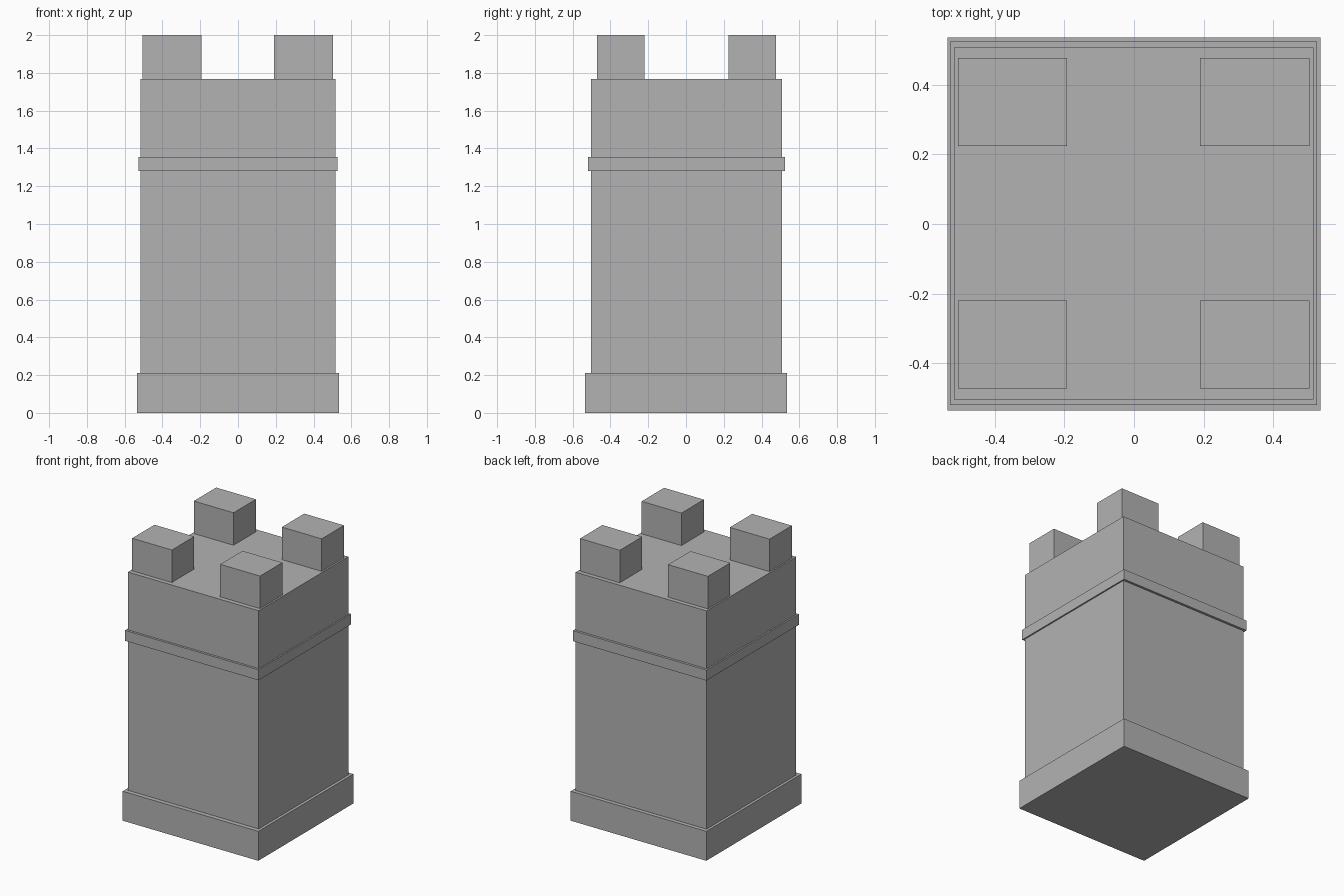
import bpy

if "Cube" in bpy.data.objects:
    bpy.data.objects.remove(bpy.data.objects["Cube"])

stone = bpy.data.materials.new("grey_stone")
stone.diffuse_color = (0.45, 0.45, 0.45, 1.0)
stone.use_nodes = True
stone.node_tree.nodes["Principled BSDF"].inputs["Base Color"].default_value = stone.diffuse_color


def block(name, x, y, z):
    """Box spanning the given (low, high) ranges."""
    spans = (x, y, z)
    bpy.ops.mesh.primitive_cube_add(size=1, location=[(a + b) / 2 for a, b in spans])
    obj = bpy.context.object
    obj.name = name
    obj.scale = [b - a for a, b in spans]
    bpy.ops.object.transform_apply(location=False, rotation=False, scale=True)
    obj.data.materials.append(stone)
    return obj


# Tower body: plinth, shaft and projecting string course
block("plinth", (-0.536, 0.536), (-0.536, 0.536), (0.0, 0.21))
block("shaft", (-0.517, 0.516), (-0.504, 0.507), (0.21, 1.768))
block("string_course", (-0.528, 0.526), (-0.52, 0.524), (1.28, 1.355))

# Four corner merlons
for side, x in (("left", (-0.506, -0.192)), ("right", (0.19, 0.504))):
    for end, y in (("front", (-0.472, -0.22)), ("back", (0.224, 0.476))):
        block(f"merlon_{end}_{side}", x, y, (1.768, 2.0))
